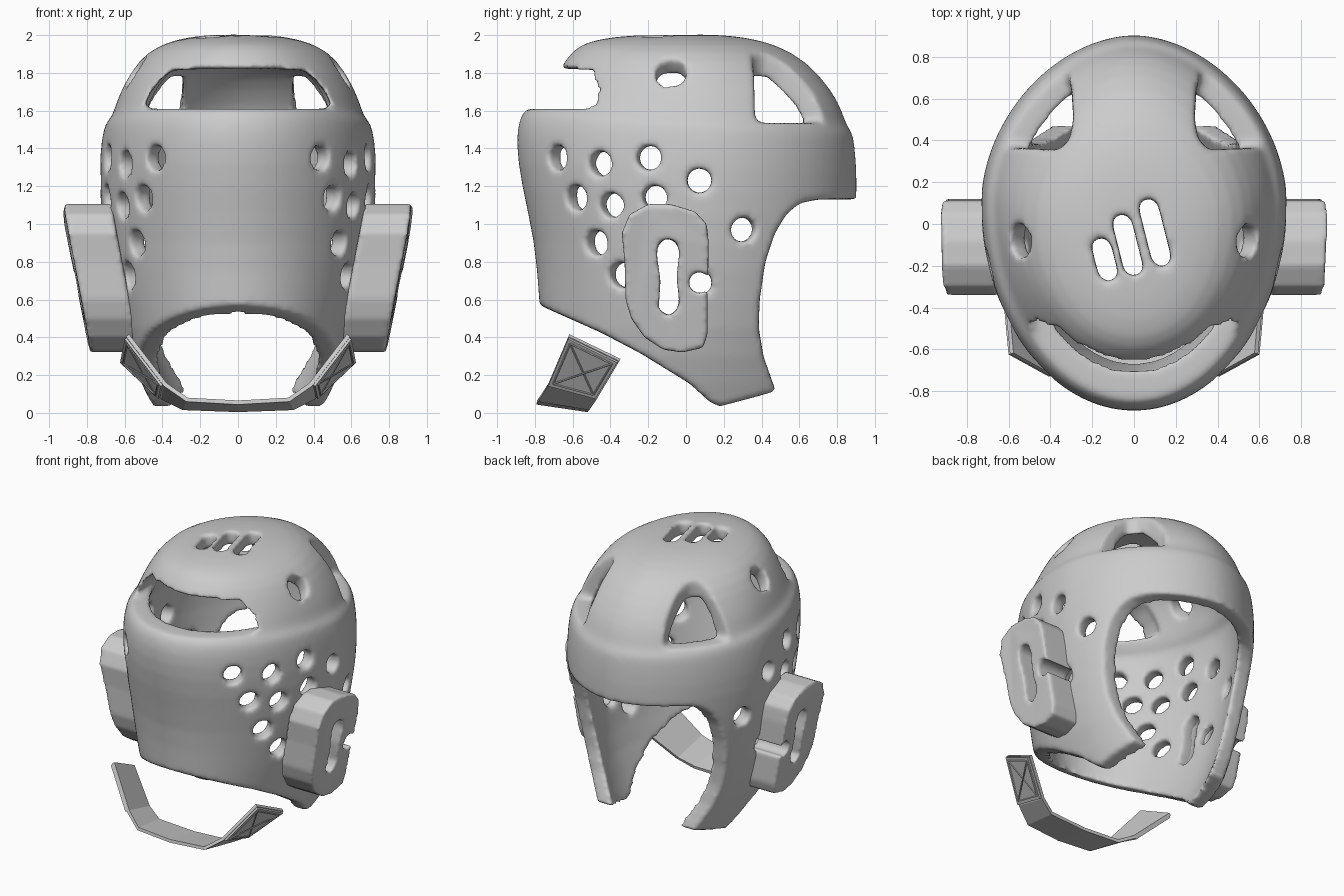
import bpy, bmesh, math
from mathutils import Vector

if "Cube" in bpy.data.objects:
    bpy.data.objects.remove(bpy.data.objects["Cube"])

# shell levels: height, half width, reach towards +y, reach towards -y
LEVELS = [(0.0, .44, .75, .75), (.3, .58, .80, .76), (.6, .66, .85, .78), (.9, .71, .89, .80),
          (1.2, .74, .91, .875), (1.4, .73, .90, .905), (1.5, .715, .89, .885), (1.545, .70, .88, .86),
          (1.565, .67, .855, .83), (1.65, .645, .825, .765), (1.73, .61, .78, .71), (1.87, .53, .65, .63),
          (1.955, .41, .48, .56), (1.993, .25, .30, .38), (2.004, .10, .12, .16)]


def centre(z):
    return .1 if z < 1.6 else .1 * (2.01 - z) / .41


def spow(v, n):
    return math.copysign(abs(v) ** (2 / n), v)


def shell_point(y, z):
    """Outer x and horizontal normal of the shell at (y, z)."""
    for p, q in zip(LEVELS, LEVELS[1:]):
        if z <= q[0]:
            t = (z - p[0]) / (q[0] - p[0])
            a, f, b = (p[i] + t * (q[i] - p[i]) for i in (1, 2, 3))
            break
    d = y - centre(z)
    r = f - centre(z) if d > 0 else b + centre(z)
    x = a * math.sqrt(1 - (d / r) ** 2)
    return x, Vector((x / a ** 2, d / r ** 2, 0)).normalized()


def to_object(name, bm):
    bmesh.ops.recalc_face_normals(bm, faces=bm.faces)
    me = bpy.data.meshes.new(name)
    bm.to_mesh(me)
    bm.free()
    ob = bpy.data.objects.new(name, me)
    bpy.context.collection.objects.link(ob)
    return ob


def prism(bm, pts, axis, lo, hi):
    order = {'x': lambda u, v, h: (h, u, v), 'y': lambda u, v, h: (u, h, v), 'z': lambda u, v, h: (u, v, h)}[axis]
    a, b = ([bm.verts.new(order(u, v, h)) for u, v in pts] for h in (lo, hi))
    bm.faces.new(a)
    bm.faces.new(b[::-1])
    for i in range(len(a)):
        j = (i + 1) % len(a)
        bm.faces.new((a[i], b[i], b[j], a[j]))
    return a + b


def rod(bm, mid, direction, r, length, sides=24):
    rot = Vector(direction).to_track_quat('Z', 'Y').to_matrix().to_4x4()
    rot.translation = mid
    bmesh.ops.create_cone(bm, cap_ends=True, segments=sides, radius1=r, radius2=r, depth=length, matrix=rot)


def carve_and_round(ob, cutter, voxel, steps):
    cutter.hide_render = True
    cutter.display_type = 'WIRE'
    m = ob.modifiers.new("openings", 'BOOLEAN')
    m.operation, m.solver, m.object = 'DIFFERENCE', 'EXACT', cutter
    m = ob.modifiers.new("foam_skin", 'REMESH')
    m.mode, m.voxel_size, m.use_smooth_shade = 'VOXEL', voxel, True
    m = ob.modifiers.new("soft_edges", 'SMOOTH')
    m.factor, m.iterations = .5, steps


# padded shell, lofted from the levels
bm = bmesh.new()
N = 48
rings = []
for z, a, f, b in LEVELS:
    yc, ring = centre(z), []
    tilt = max(0, min(1, (z - 1.15) / .35, (2 - z) / .4))
    for i in range(N):
        c, s = math.cos(2 * math.pi * i / N), math.sin(2 * math.pi * i / N)
        n = 1.85 if s > 0 else 2
        y = yc + spow(s, n) * (f - yc if s > 0 else b + yc)
        ring.append(bm.verts.new((a * spow(c, n), y, z - .062 * y * tilt)))
    rings.append(ring)
for p, q in zip(rings, rings[1:]):
    for i in range(N):
        bm.faces.new((p[i], p[(i + 1) % N], q[(i + 1) % N], q[i]))
bm.faces.new(rings[-1])
shell = to_object("helmet_shell", bm)
shell.modifiers.new("smooth", 'SUBSURF').levels = 1
shell.modifiers["smooth"].render_levels = 1
m = shell.modifiers.new("padding", 'SOLIDIFY')
m.thickness, m.offset = .105, -1

# ear slot and side vents (y, z)
SLOT = [(-.155, .84), (-.145, .9), (-.1, .925), (-.05, .905), (-.035, .85), (-.05, .72), (-.035, .58),
        (-.06, .53), (-.1, .515), (-.145, .55), (-.135, .7)]
VENTS = [(-.69, 1.35), (-.46, 1.32), (-.2, 1.35), (-.59, 1.14), (-.4, 1.1), (-.17, 1.14), (.07, 1.23),
         (.31, .97), (-.48, .9), (-.35, .73), (.07, .69)]

# everything cut from the shell
bm = bmesh.new()
# face opening and lower edge
prism(bm, [(1.2, 1.13), (.7, 1.13), (.6, 1.11), (.53, 1.05), (.47, .95), (.42, .8), (.39, .6), (.385, .45),
           (.41, .3), (.475, .115), (.35, .08), (.18, .035), (.13, .055), (.08, .1), (.02, .155), (-.24, .315),
           (-.45, .425), (-.775, .57), (-1.2, .57), (-1.2, -.3), (1.2, -.3)], 'x', -1.3, 1.3)
# wide window under the crown
half = [(.50, 1.61), (.46, 1.70), (.395, 1.78), (.34, 1.815), (.2, 1.82)]
prism(bm, half + [(-u, v) for u, v in half[::-1]], 'y', -1.2, -.3)
for s in (1, -1):
    # corner windows
    prism(bm, [(s * u, v) for u, v in [(.9, .38), (.36, .355), (.31, .40), (.29, .5), (.30, .65), (.33, .75),
                                       (.9, .95)]], 'z', 1.535, 2.2)
    rod(bm, (s * .56, -.08, 1.82), (s * .65, 0, .75), .08, .4)
    prism(bm, SLOT, 'x', s * .3, s * 1.2)
    for y, z in VENTS:
        x, nrm = shell_point(y, z)
        rod(bm, (s * (x - .04 * nrm.x), y - .04 * nrm.y, z), (s * nrm.x, nrm.y, 0), .066, .36)
# crown slots
for x, y, ln in [(-.14, -.17, .2), (-.03, -.1, .29), (.1, -.04, .32)]:
    h, w, lean = ln / 2, .046, .25
    corner = [(w, h - .03), (w - .02, h), (.02 - w, h), (-w, h - .03), (-w, .03 - h), (.02 - w, -h), (w - .02, -h),
              (w, .03 - h)]
    prism(bm, [(x + u - lean * v, y + v + .12 * u) for u, v in corner], 'z', 1.75, 2.2)
carve_and_round(shell, to_object("shell_cutter", bm), .018, 7)

# ear pads, leaning outwards towards the top
PAD = [(-.30, 1.05), (-.2, 1.105), (-.08, 1.105), (.05, 1.065), (.11, 1.0), (.12, .9), (.115, .6), (.115, .42),
       (.09, .345), (-.02, .32), (-.12, .335), (-.22, .4), (-.29, .5), (-.32, .6), (-.325, .8), (-.34, .95)]
for s, side in ((1, "right"), (-1, "left")):
    bm = bmesh.new()
    for v in prism(bm, PAD, 'x', .53, .785):
        v.co.x = s * (v.co.x + .14 * min(1, (v.co.z - .33) / .7) + .03 * v.co.y)
    pad = to_object("ear_pad_" + side, bm)
    bm = bmesh.new()
    prism(bm, SLOT, 'x', s * .3, s * 1.2)
    notch = [(.07 + .055 * math.cos(t), .69 + .055 * math.sin(t))
             for t in [math.radians(30 + 20 * i) for i in range(16)]]
    prism(bm, notch + [(.3, .665), (.3, .715)], 'x', s * .3, s * 1.2)
    carve_and_round(pad, to_object("ear_cutter_" + side, bm), .013, 6)

# chin strap: pairs of edge points from the end to the middle
STRAP = [((.585, -.62, .41), (.61, -.35, .28)), ((.385, -.73, .15), (.40, -.47, .08)),
         ((.27, -.78, .07), (.29, -.51, .025)), ((0, -.79, .055), (0, -.52, .015))]
flip = lambda p: (-p[0], p[1], p[2])
bm = bmesh.new()
rows = [[bm.verts.new(p) for p in pair] for pair in STRAP + [(flip(a), flip(b)) for a, b in STRAP[-2::-1]]]
for p, q in zip(rows, rows[1:]):
    bm.faces.new((p[0], p[1], q[1], q[0]))
strap = to_object("chin_strap", bm)
m = strap.modifiers.new("webbing", 'SOLIDIFY')
m.thickness, m.offset = .022, 0

# sewn patches with crossed stitching on the strap ends
for s, side in ((1, "right"), (-1, "left")):
    quad = [Vector((s * p[0], p[1], p[2])) for p in (*STRAP[0], STRAP[1][1], STRAP[1][0])]
    nrm = (quad[1] - quad[0]).cross(quad[3] - quad[0]).normalized()
    nrm *= math.copysign(1, nrm.x * s)
    mid = sum(quad, Vector()) / 4
    bm = bmesh.new()
    bm.faces.new([bm.verts.new(p.lerp(mid, .04) + nrm * .016) for p in quad])
    patch = to_object("strap_patch_" + side, bm)
    m = patch.modifiers.new("webbing", 'SOLIDIFY')
    m.thickness, m.offset = .016, 0
    bm = bmesh.new()
    c = [p.lerp(mid, .18) + nrm * .024 for p in quad]
    for i, j in [(0, 1), (1, 2), (2, 3), (3, 0), (0, 2), (1, 3)]:
        rod(bm, (c[i] + c[j]) / 2, c[j] - c[i], .005, (c[j] - c[i]).length, 6)
    to_object("strap_stitching_" + side, bm)
